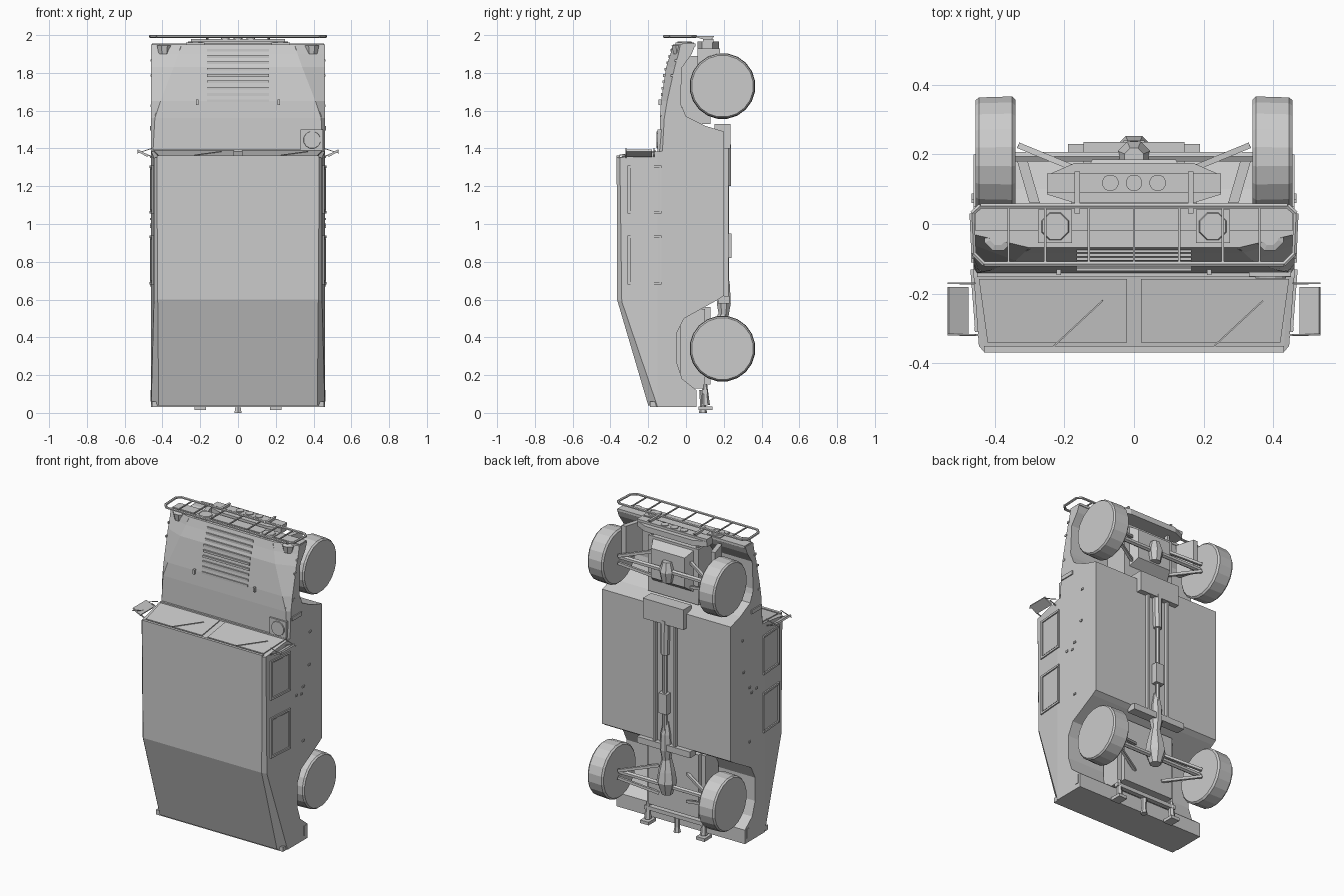
import bpy, bmesh, math
from mathutils import Vector

if "Cube" in bpy.data.objects:
    bpy.data.objects.remove(bpy.data.objects["Cube"])


def loft(name, rings, closed_caps=True):
    """Skin a list of equal-length closed rings of 3D points."""
    bm = bmesh.new()
    vs = [[bm.verts.new(p) for p in r] for r in rings]
    n = len(rings[0])
    for a, b in zip(vs, vs[1:]):
        for i in range(n):
            bm.faces.new((a[i], a[(i + 1) % n], b[(i + 1) % n], b[i]))
    if closed_caps:
        bm.faces.new(vs[0][::-1])
        bm.faces.new(vs[-1])
    bmesh.ops.recalc_face_normals(bm, faces=bm.faces)
    me = bpy.data.meshes.new(name)
    bm.to_mesh(me)
    bm.free()
    ob = bpy.data.objects.new(name, me)
    bpy.context.collection.objects.link(ob)
    return ob


def box(name, x, y, z):
    r = lambda zz: [(x[0], y[0], zz), (x[1], y[0], zz), (x[1], y[1], zz), (x[0], y[1], zz)]
    return loft(name, [r(z[0]), r(z[1])])


def tube(name, stations, n=8):
    """Round bar through (point, radius) stations along one axis."""
    pts = [Vector(p) for p, _ in stations]
    q = (pts[-1] - pts[0]).to_track_quat('Z', 'Y')
    ring = lambda p, r: [p + q @ Vector((r * math.cos(t), r * math.sin(t), 0))
                         for t in (2 * math.pi * (i + .5) / n for i in range(n))]
    return loft(name, [ring(p, r) for p, (_, r) in zip(pts, stations)])


def bar(name, p, q, r=.005, n=4):
    return tube(name, [(p, r), (q, r)], n)


def interp(z, table):
    for (a, u), (b, v) in zip(table, table[1:]):
        if z <= b:
            return u + (v - u) * (z - a) / (b - a)
    return table[-1][1]


# Lower hull with wheel arches (y, z side profile)
hull = [(-.15, .03), (.055, .03), (.055, .12), (-.02, .18), (-.05, .27), (-.05, .42), (-.01, .5),
        (.17, .6), (.2, .62), (.2, 1.49), (.1, 1.52), (0, 1.57), (-.02, 1.62), (-.025, 1.42),
        (-.13, 1.385), (-.15, 1.385)]
loft("lower_hull", [[(x, y, z) for y, z in hull] for x in (-.46, .46)])

# Cabin with tapered sides and sloping tail
outer = [(.46, -.15, .03), (.445, -.34, .59), (.445, -.35, 1.35), (.46, -.15, 1.385)]
inner = [(.42, -.2, .04), (.425, -.365, .6), (.43, -.367, 1.352), (.44, -.15, 1.385)]
flip = lambda r: [(-x, y, z) for x, y, z in r]
loft("cabin", [flip(outer), flip(inner), inner, outer])
box("tail_end", (-.455, .455), (-.19, -.1), (.03, .06))
box("roof_visor", (-.43, .43), (-.368, -.35), (1.34, 1.362))

# Hood with a narrowing flat top and sloped fenders
crown = [(1.385, -.14), (1.6, -.138), (1.8, -.115), (1.945, -.068)]
rings = []
for z, c, ye, yb in ((1.385, .45, -.125, -.01), (1.56, .44, -.115, -.01), (1.65, .41, -.1, -.03),
                     (1.83, .34, -.06, -.02), (1.9, .315, -.04, .03), (1.95, .3, -.03, .05)):
    half = [(.46, yb, z), (.46, ye, z), (c, interp(z, crown), z)]
    rings.append(half + flip(half)[::-1])
loft("hood", rings)
box("nose_panel", (-.455, .455), (-.02, .05), (1.94, 1.955))

# Hood louvres and cowl vent
for i in range(9):
    z = 1.645 + i * .0335
    y = interp(z, crown)
    box("hood_louvre", (-.165, .165), (y - .004, y + .015), (z, z + .014))
for s in (1, -1):
    box("hood_latch", sorted((s * .21, s * .222)), (-.146, -.12), (1.63, 1.66))
    for z in (1.62, 1.78, 1.86):
        y = interp(z, crown) + .035
        box("fender_latch", sorted((s * .455, s * .464)), (y, y + .02), (z, z + .012))
    bar("hood_seam", (s * .3, -.07, 1.94), (s * .44, -.133, 1.57), .004)
box("cowl_strip", (-.45, .45), (-.152, -.135), (1.37, 1.395))

# Air intake cap
box("intake_base", (.33, .45), (-.15, -.1), (1.395, 1.5))
tube("intake_cap", [((.392, -.14, 1.445), .048), ((.392, -.157, 1.445), .045)], 12)

# Windscreen panes and wipers
for s in (1, -1):
    zf = lambda y: 1.39 + (y + .15) * .15
    def pane(e):
        return [(s * .02, -.158, zf(-.158) + e), (s * .445, -.158, zf(-.158) + e),
                (s * .42, -.34, zf(-.34) + e), (s * .02, -.34, zf(-.34) + e)]
    loft("windscreen_pane", [pane(-.01), pane(.001)])
for x in (-.23, .23):
    bar("wiper", (x, -.35, 1.365), (x + .14, -.22, 1.384), .003)

for s in (1, -1):
    mx = lambda a, b: sorted((s * a, s * b))
    # Door windows with raised frames
    for z0, z1 in ((1.055, 1.31), (.68, .94)):
        def sheet(y0, y1, a, b, e):
            xs = lambda y: s * (.46 + (y + .15) * .078 + e)
            return [(xs(y), y, z) for y, z in ((y0, a), (y1, a), (y1, b), (y0, b))]
        for n, y0, y1, a, b, e in (("window_glass", -.29, -.145, z0 + .02, z1 - .02, .002),
                                   ("frame_upper", -.31, -.295, z0, z1, .009),
                                   ("frame_lower", -.14, -.13, z0, z1, .005),
                                   ("frame_rear", -.31, -.13, z0, z0 + .013, .008),
                                   ("frame_front", -.31, -.13, z1 - .013, z1, .008)):
            loft(n, [sheet(y0, y1, a, b, -.01), sheet(y0, y1, a, b, e)])
    # Door handles, hinges and marker lamp
    for y, z in ((-.02, .98), (.0, 1.02), (-.07, .99), (.07, 1.35), (.06, 1.14), (0, .67)):
        box("door_fitting", mx(.455, .466), (y, y + .018), (z, z + .012))
    box("side_marker", mx(.455, .464), (.015, .04), (.06, .12))
    box("hood_hinge", mx(.44, .467), (-.11, -.01), (1.495, 1.52))
    # Mirrors on brackets
    loft("mirror", [[(s * a, y, z) for a, z in ((.475, 1.365), (.53, 1.395), (.535, 1.385), (.48, 1.355))]
                    for y in (-.315, -.18)])
    for y in (-.318, -.17):
        bar("mirror_arm", (s * .44, y, 1.35), (s * .5, y, 1.375), .004)
        bar("mirror_brace", (s * .455, y, 1.4), (s * .535, y, 1.375), .003)
    # Headlamps and corner lamps
    box("headlamp_frame", mx(.178, .275), (-.055, .042), (1.935, 1.96))
    tube("headlamp", [((s * .226, -.007, 1.955), .045), ((s * .226, -.007, 1.966), .04)], 8)
    tube("corner_lamp", [((s * .39, -.037, 1.9), .032), ((s * .39, -.037, 1.945), .042),
                         ((s * .39, -.037, 1.95), .025)], 8)

    # Wheels, hubs and suspension
    for zc in (.34, 1.73):
        at = lambda x: (s * x, .193, zc)
        tube("wheel", [(at(.34), .165), (at(.35), .175), (at(.445), .172), (at(.455), .164)], 20)
        bar("half_axle", at(.04), at(.35), .016, 6)
        for d in (-.1, .08):
            bar("suspension_arm", (s * .1, .13, zc + d), (s * .33, .225, zc + d * .25), .012)
    # Chassis rails
    box("chassis_rail", mx(.065, .08), (.19, .225), (.6, 1.5))
    box("inner_rail", mx(.18, .21), (-.03, .1), (.13, .55))
    # Bumper side arms and rear tow hooks
    loft("bumper_arm", [[(s * a, y, z) for a, y in ((.27, .06), (.3, .06), (.335, .18), (.305, .18))]
                        for z in (1.72, 1.93)])
    tube("tow_hook", [((s * .2, .1, .15), .012), ((s * .2, .105, .04), .022)], 6)
    box("tow_foot", mx(.17, .23), (.065, .14), (.015, .035))

# Engine bay, oil pan and rear floor box
box("engine_box", (-.18, .18), (-.05, .13), (1.53, 1.89))
loft("oil_pan", [[(-w, y, a), (w, y, a), (w, y, b), (-w, y, b)]
                 for w, y, a, b in ((.15, .12, 1.6, 1.88), (.12, .185, 1.65, 1.84))])
box("gearbox_plate", (-.145, .145), (.15, .235), (1.4, 1.53))
box("rear_floor_box", (-.18, .18), (-.06, .13), (.15, .56))

# Drive line
tube("front_shaft", [((0, .21, 1.42), .03), ((0, .215, 1.2), .026)], 8)
tube("mid_shaft", [((0, .215, 1.2), .014), ((0, .215, .62), .014)], 8)
box("transfer_case", (-.03, .03), (.19, .24), (.82, .95))
tube("rear_joint", [((0, .2, .76), .018), ((0, .2, .68), .035), ((0, .2, .58), .04), ((0, .2, .5), .025)], 8)
box("crossmember", (-.19, .19), (.17, .23), (.58, .62))
tube("rear_differential", [((0, .195, .52), .03), ((0, .195, .44), .05), ((0, .195, .37), .062),
                           ((0, .195, .29), .035)], 8)
tube("front_differential", [((0, .19, 1.66), .035), ((0, .19, 1.73), .05), ((0, .19, 1.79), .03)], 8)

# Rear tow bar and pintle
box("rear_tow_bar", (-.22, .22), (.085, .115), (.1, .125))
tube("pintle", [((0, .09, .12), .02), ((0, .09, .035), .015), ((0, .09, 0), .022)], 6)

# Front bumper beam with lightening discs
loft("front_bumper", [[(-.25, a, z), (-.17, .09 - k, z), (.17, .09 - k, z), (.25, a, z),
                       (.25, b, z), (.17, .145 + k, z), (-.17, .145 + k, z), (-.25, b, z)]
                      for z, a, b, k in ((1.93, .085, .14, .03), (1.965, .085, .14, .03))])
box("bumper_face", (-.25, .25), (.09, .145), (1.96, 1.98))
for x in (-.068, 0, .068):
    tube("bumper_disc", [((x, .118, 1.97), .024), ((x, .118, 1.985), .024)], 12)
for s in (1, -1):
    loft("guard_support", [[(s * x, y, z) for y, z in ((.03, 1.995), (.15, 1.995), (.13, 1.97),
                            (.115, 1.88), (.09, 1.88), (.1, 1.975))] for x in (.155, .17)])

# Brush guard: rounded outer loop with cross bars
corners = [(.43, -.115), (.46, -.085), (.465, .03), (.44, .052)]
loop = corners + [(-x, y) for x, y in reversed(corners)]
for (a, b), (c, d) in zip(loop, loop[1:] + loop[:1]):
    bar("guard_loop", (a, b, 1.993), (c, d, 1.993), .008, 6)
for x in (-.36, -.255, -.13, 0, .13, .255, .36):
    bar("guard_bar", (x, -.115, 1.992), (x, .052, 1.992), .005)
